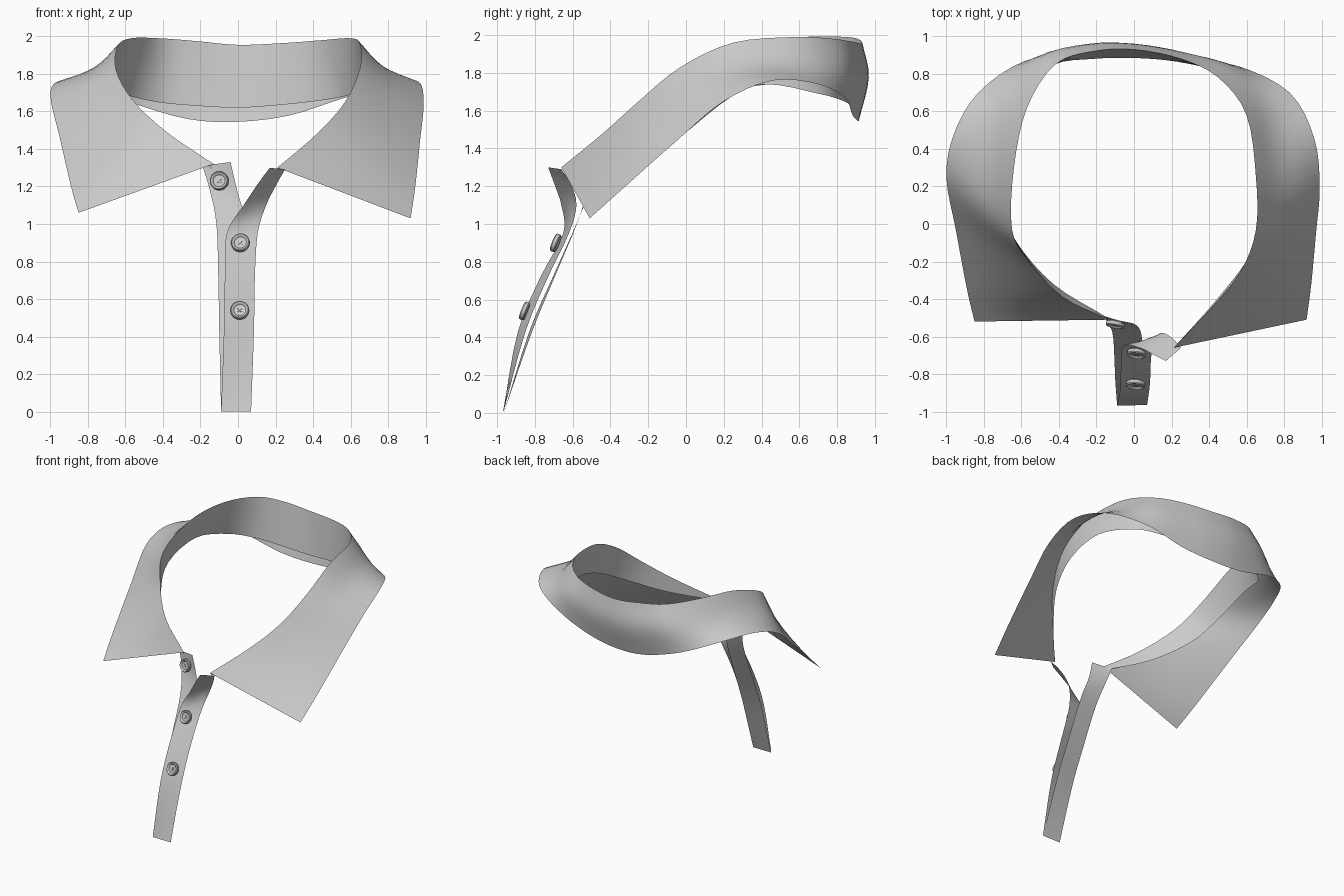
import bpy, bmesh, math
from mathutils import Vector, Matrix

if "Cube" in bpy.data.objects:
    bpy.data.objects.remove(bpy.data.objects["Cube"])


def smooth_path(pts, steps):
    """Catmull-Rom curve through the points."""
    p = [Vector(q) for q in pts]
    p = [2 * p[0] - p[1]] + p + [2 * p[-1] - p[-2]]
    out = []
    for i in range(1, len(p) - 2):
        a, b, c, d = p[i - 1:i + 3]
        for k in range(steps):
            t = k / steps
            out.append(0.5 * (2 * b + (c - a) * t + (2 * a - 5 * b + 4 * c - d) * t * t
                              + (3 * b - a - 3 * c + d) * t ** 3))
    return out + [p[-2]]


def finish(name, bm, angle=50):
    me = bpy.data.meshes.new(name)
    bm.to_mesh(me)
    bm.free()
    ob = bpy.data.objects.new(name, me)
    bpy.context.collection.objects.link(ob)
    bpy.ops.object.select_all(action='DESELECT')
    ob.select_set(True)
    bpy.context.view_layer.objects.active = ob
    bpy.ops.object.shade_smooth_by_angle(angle=math.radians(angle))
    return ob


def cloth(name, rails, along=4, across=4):
    """Sheet of cloth stretched across a few guide rails."""
    rails = [smooth_path(r, along) for r in rails]
    rows = [smooth_path(section, across) for section in zip(*rails)]
    bm = bmesh.new()
    grid = [[bm.verts.new(v) for v in row] for row in rows]
    for r0, r1 in zip(grid, grid[1:]):
        for j in range(len(r0) - 1):
            bm.faces.new((r0[j], r0[j + 1], r1[j + 1], r1[j]))
    return finish(name, bm)


# Collar rails, from the left front around the back to the right front
fold = [(-.13, -.51, 1.32), (-.38, -.39, 1.49), (-.56, -.20, 1.66), (-.65, -.03, 1.82),
        (-.64, .30, 1.95), (-.57, .62, 1.99), (-.42, .85, 1.99), (-.22, .92, 1.975),
        (0, .93, 1.955), (.25, .88, 1.965), (.45, .78, 1.98), (.60, .58, 1.99),
        (.65, .25, 1.96), (.65, -.03, 1.83), (.57, -.25, 1.65), (.42, -.44, 1.48),
        (.21, -.66, 1.30)]
edge = [(-.85, -.52, 1.06), (-.89, -.35, 1.20), (-.95, -.03, 1.46), (-1.0, .25, 1.68),
        (-.96, .48, 1.76), (-.83, .70, 1.74), (-.58, .87, 1.65), (-.27, .91, 1.56),
        (0, .91, 1.545), (.28, .88, 1.58), (.56, .84, 1.67), (.83, .70, 1.74),
        (.96, .46, 1.76), (.99, .20, 1.65), (.97, -.05, 1.44), (.945, -.32, 1.20),
        (.92, -.51, 1.03)]
seam = [(-.14, -.50, 1.29), (-.43, -.32, 1.40), (-.63, -.09, 1.53), (-.71, .12, 1.66),
        (-.69, .44, 1.74), (-.60, .72, 1.69), (-.43, .85, 1.65), (-.22, .88, 1.63),
        (0, .885, 1.62), (.23, .865, 1.635), (.45, .81, 1.66), (.60, .70, 1.69),
        (.69, .41, 1.74), (.71, .12, 1.66), (.64, -.13, 1.53), (.46, -.38, 1.39),
        (.22, -.65, 1.28)]
# How far the leaf bulges outward and sags halfway down
bulge = [0, 0, 0, 0, -.01, 0, .03, .045, .04, .035, .03, 0, -.01, 0, 0, 0, 0]
sag = [0, 0, 0, .01, .035, .03, .01, 0, 0, 0, .01, .03, .035, .01, 0, 0, 0]

middle = []
for f, e, b, s in zip(fold, edge, bulge, sag):
    f, e = Vector(f), Vector(e)
    out = Vector((f.x, f.y, 0)).normalized()
    middle.append(f.lerp(e, .45) + out * b - Vector((0, 0, s)))

cloth("collar_leaf", [fold, middle, edge])
cloth("collar_stand", [fold, seam])

# Button plackets, top to bottom
cloth("placket_over", [
    [(.17, -.73, 1.30), (.11, -.70, 1.22), (.03, -.66, 1.10), (-.06, -.65, .95),
     (-.07, -.77, .72), (-.075, -.89, .43), (-.09, -.968, .01)],
    [(.25, -.66, 1.29), (.205, -.61, 1.21), (.15, -.58, 1.10), (.105, -.62, .95),
     (.09, -.73, .72), (.085, -.85, .43), (.07, -.965, .01)]])
cloth("placket_under", [
    [(-.19, -.48, 1.31), (-.15, -.51, 1.18), (-.115, -.58, 1.0), (-.105, -.705, .72),
     (-.10, -.83, .43), (-.09, -.965, 0)],
    [(-.04, -.53, 1.33), (-.005, -.53, 1.18), (.035, -.57, 1.02), (.05, -.695, .72),
     (.06, -.815, .43), (.07, -.965, 0)]])


# Buttons: turned rim and dish with a thread cross
def button(name, centre, normal):
    profile = [(0, -.014), (.045, -.014), (.05, -.008), (.05, .008), (.045, .014),
               (.038, .011), (.032, .003), (0, .003)]
    bm = bmesh.new()
    vs = [bm.verts.new((r, 0, z)) for r, z in profile]
    es = [bm.edges.new(pair) for pair in zip(vs, vs[1:])]
    bmesh.ops.spin(bm, geom=vs + es, axis=(0, 0, 1), cent=(0, 0, 0),
                   angle=math.tau, steps=24, use_duplicate=False)
    bmesh.ops.remove_doubles(bm, verts=bm.verts, dist=1e-5)
    for turn in (45, -45):
        bmesh.ops.create_cube(bm, size=1, matrix=Matrix.Rotation(math.radians(turn), 4, 'Z')
                              @ Matrix.Translation((0, 0, .004))
                              @ Matrix.Diagonal((.03, .006, .006, 1)))
    bmesh.ops.recalc_face_normals(bm, faces=bm.faces)
    ob = finish(name, bm, 35)
    ob.rotation_euler = Vector(normal).to_track_quat('Z', 'Y').to_euler()
    ob.location = centre


button("button_top", (-.10, -.535, 1.23), (-.2, -1, .2))
button("button_middle", (.013, -.69, .90), (-.15, -1, .4))
button("button_lower", (.01, -.855, .54), (-.1, -1, .4))
